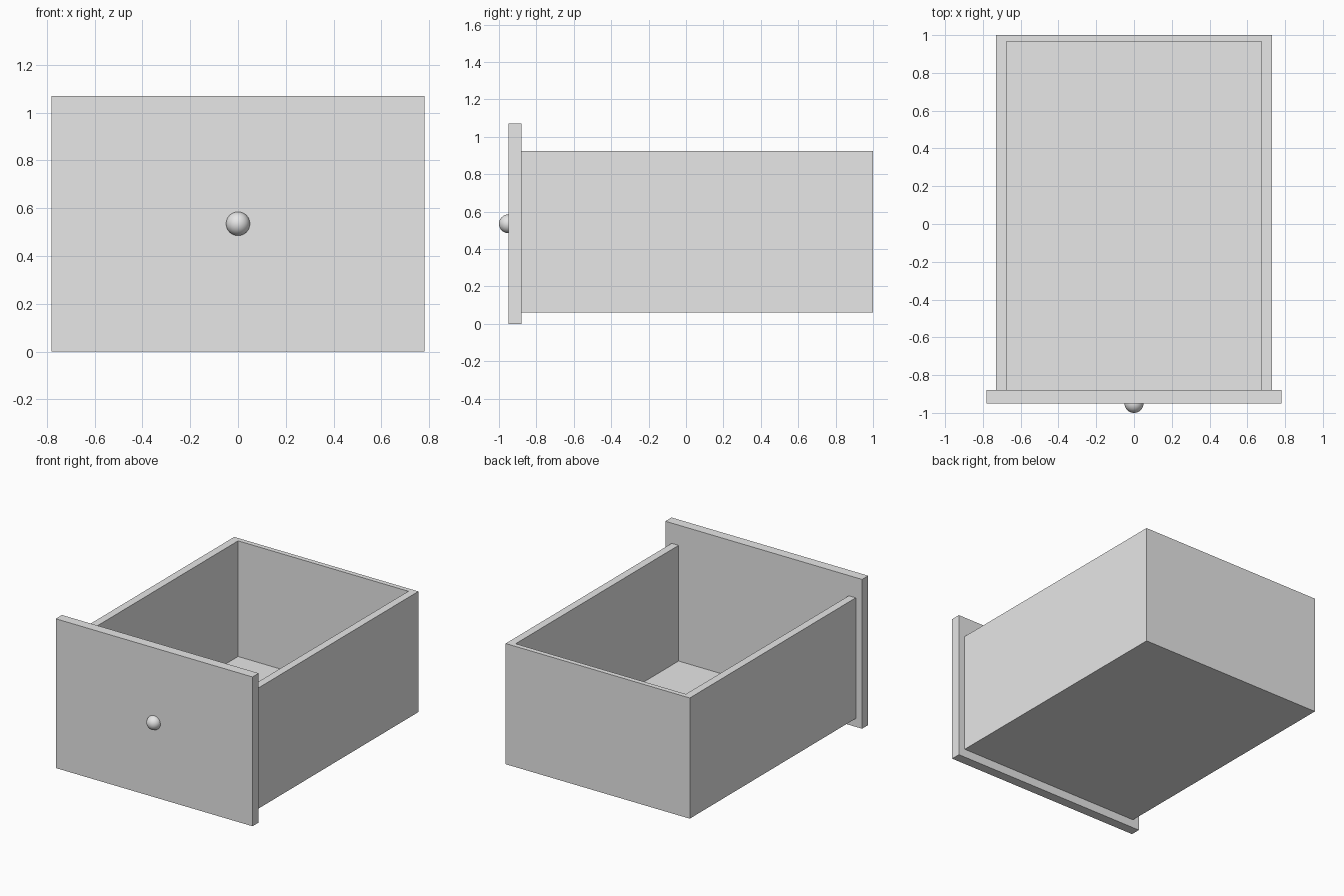
import bpy
from mathutils import Vector

cube = bpy.data.objects.get("Cube")
if cube:
    bpy.data.objects.remove(cube, do_unlink=True)

grey = bpy.data.materials.new("light_grey")
grey.use_nodes = True
grey.diffuse_color = (0.8, 0.8, 0.8, 1)
grey.node_tree.nodes["Principled BSDF"].inputs["Base Color"].default_value = (0.8, 0.8, 0.8, 1)


def box(name, low, high):
    """Add a box spanning two opposite corners."""
    low, high = Vector(low), Vector(high)
    bpy.ops.mesh.primitive_cube_add(size=1)
    ob = bpy.context.object
    ob.name = name
    for v in ob.data.vertices:
        v.co = (low + high) / 2 + v.co * (high - low)
    ob.data.materials.append(grey)
    return ob


# Main dimensions
half_width, inner_half = 0.73, 0.675
front_y, back_y, inner_back = -0.88, 1.0, 0.965
bottom_z, floor_z, rim_z = 0.06, 0.096, 0.925

# Tray: a solid block hollowed by a cutter that leaves the front open
tray = box("drawer_tray", (-half_width, front_y, bottom_z), (half_width, back_y, rim_z))
cutter = box("tray_cutter", (-inner_half, front_y - 0.1, floor_z), (inner_half, inner_back, rim_z + 0.1))
hollow = tray.modifiers.new("hollow", "BOOLEAN")
hollow.operation = "DIFFERENCE"
hollow.solver = "EXACT"
hollow.object = cutter
bpy.context.view_layer.objects.active = tray
bpy.ops.object.modifier_apply(modifier=hollow.name)
bpy.data.objects.remove(cutter, do_unlink=True)

# Overhanging front panel
box("front_panel", (-0.78, -0.95, 0), (0.78, front_y, 1.07))

# Round knob, half sunk into the panel
bpy.ops.mesh.primitive_uv_sphere_add(segments=32, ring_count=16, radius=0.05, location=(0, -0.95, 0.535))
knob = bpy.context.object
knob.name = "knob"
knob.data.materials.append(grey)
bpy.ops.object.shade_smooth()
